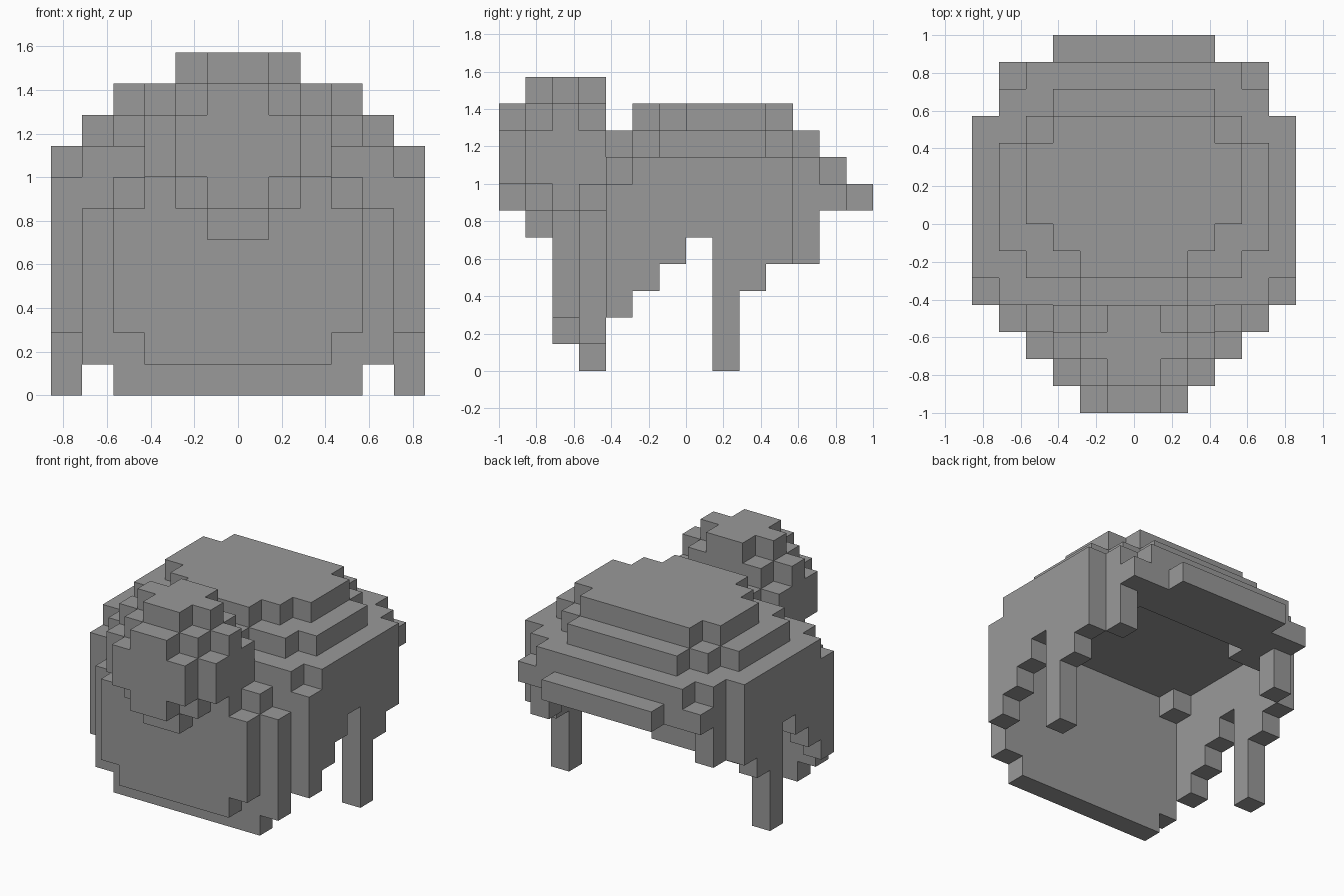
import bpy
import bmesh
from mathutils import Vector

U = 1 / 7  # size of one block

if "Cube" in bpy.data.objects:
    bpy.data.objects.remove(bpy.data.objects["Cube"], do_unlink=True)

stone = bpy.data.materials.new("plain_grey")
stone.use_nodes = True
GREY = (0.32, 0.32, 0.32, 1)
stone.diffuse_color = GREY
stone.node_tree.nodes["Principled BSDF"].inputs["Base Color"].default_value = GREY


def block(x0, x1, y0, y1, z0, z1):
    """Cells of one box, counted in blocks."""
    return {(x, y, z) for x in range(x0, x1)
            for y in range(y0, y1) for z in range(z0, z1)}


def stepped(z0, z1, *rows):
    """Centred layer; each row is half width, front, back."""
    cells = set()
    for w, y0, y1 in rows:
        cells |= block(-w, w, y0, y1, z0, z1)
    return cells


def mirrored(cells):
    return cells | {(-1 - x, y, z) for x, y, z in cells}


def build(name, cells):
    """Skin the outside of a set of cells and merge flat areas."""
    bm = bmesh.new()
    for cell in cells:
        centre = Vector(cell) + Vector((0.5, 0.5, 0.5))
        for axis in range(3):
            for sign in (-1, 1):
                step = Vector((0, 0, 0))
                step[axis] = sign
                if tuple(int(c) for c in Vector(cell) + step) in cells:
                    continue
                a, b = Vector((0, 0, 0)), Vector((0, 0, 0))
                a[(axis + 1) % 3] = 0.5
                b[(axis + 2) % 3] = 0.5 * sign
                mid = centre + step / 2
                bm.faces.new([bm.verts.new((mid + s * a + t * b) * U)
                              for s, t in ((-1, -1), (1, -1), (1, 1), (-1, 1))])
    bmesh.ops.remove_doubles(bm, verts=bm.verts, dist=U / 100)
    bmesh.ops.dissolve_limit(bm, angle_limit=0.01, verts=bm.verts, edges=bm.edges)
    mesh = bpy.data.meshes.new(name)
    bm.to_mesh(mesh)
    bm.free()
    mesh.materials.append(stone)
    obj = bpy.data.objects.new(name, mesh)
    bpy.context.collection.objects.link(obj)
    return obj


# Hollow body: stepped roof, rim, side walls with ragged lower edge
roof = stepped(7, 8, (6, -2, 4), (5, -3, 5), (4, -3, 6))
roof |= stepped(8, 9, (5, -1, 3), (4, -2, 4), (3, -2, 5), (2, -3, 5))
roof |= stepped(9, 10, (4, 0, 3), (3, -1, 4), (2, -2, 4))
rim = stepped(6, 7, (6, -3, 4), (5, -3, 6), (3, -3, 7))
rim -= stepped(6, 7, (5, -2, 3), (4, -3, 3), (3, -3, 4))
walls = set()
for y, bottom in zip(range(-3, 4), (2, 3, 4, 5, 5, 3, 4)):
    walls |= block(5, 6, y, y + 1, bottom, 6)
rear_corner = block(4, 5, 4, 5, 4, 6)
build("body_shell", roof | rim | mirrored(walls | rear_corner))

# Rear legs
leg = block(5, 6, 1, 2, 0, 5)
build("left_leg", leg)
build("right_leg", {(-1 - x, y, z) for x, y, z in leg})

# Chest: two stacked plates with notched corners
chest = stepped(1, 6, (5, -4, -3)) | stepped(0, 7, (4, -4, -3))
chest |= stepped(2, 6, (4, -5, -4)) | stepped(1, 7, (3, -5, -4))
build("chest_plate", chest)

# Rounded head
head = stepped(7, 9, (2, -7, -6), (3, -6, -3))
head |= stepped(6, 10, (1, -7, -6))
head |= stepped(9, 10, (2, -6, -3), (3, -5, -4))
head |= stepped(10, 11, (1, -6, -3), (2, -5, -4))
head |= stepped(6, 7, (2, -6, -5)) | stepped(5, 6, (1, -6, -5))
build("head", head)
